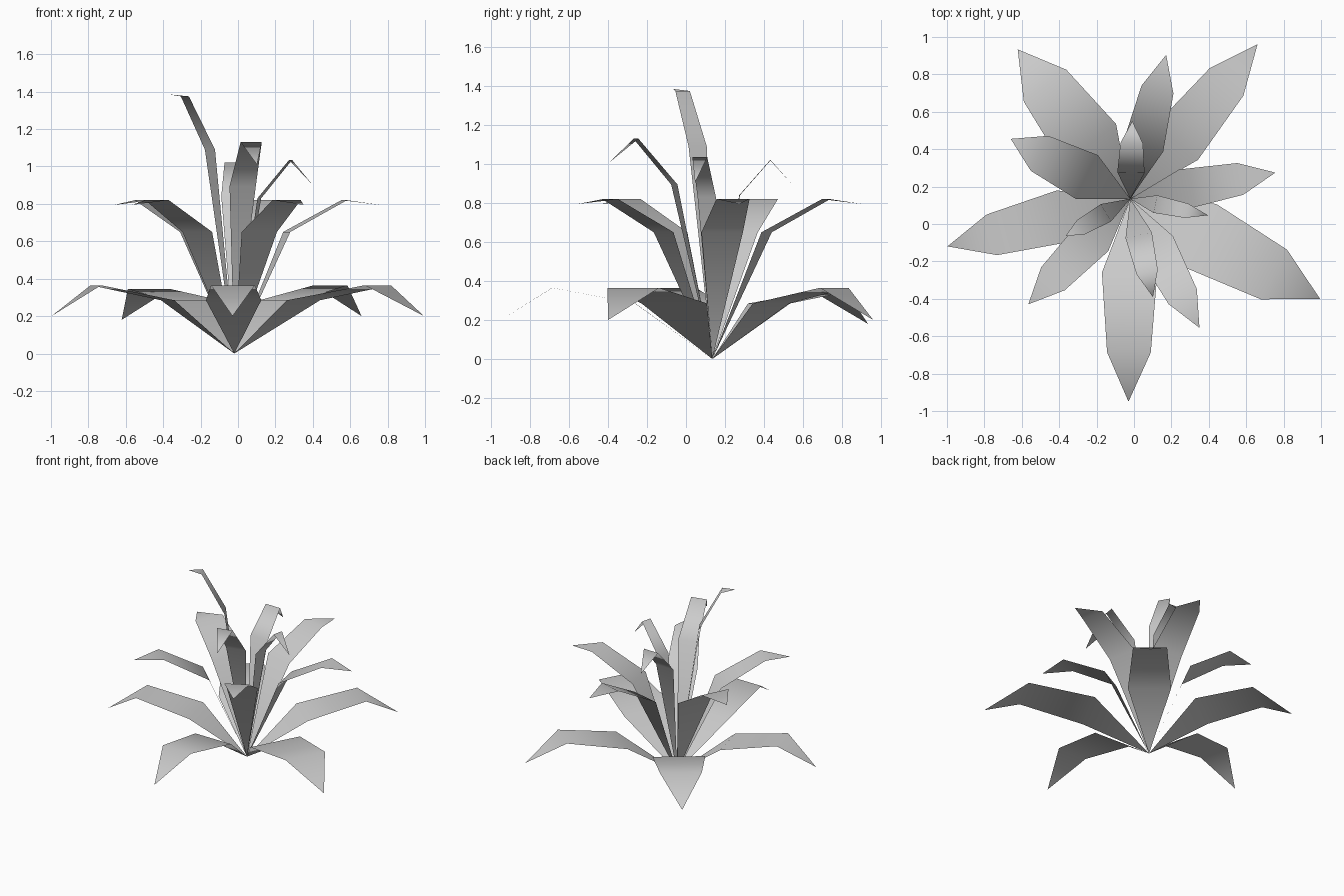
import bpy, bmesh, math
from mathutils import Vector

cube = bpy.data.objects.get("Cube")
if cube:
    bpy.data.objects.remove(cube, do_unlink=True)

# One plain grey for every leaf
grey = bpy.data.materials.new("leaf grey")
grey.use_nodes = True
colour = (0.6, 0.6, 0.6, 1)
grey.diffuse_color = colour
grey.node_tree.nodes["Principled BSDF"].inputs["Base Color"].default_value = colour

ROOT = Vector((-0.02, 0.135, 0))


def leaf(name, angle, reach, width, heights):
    """Thin blade: root point, bend pair, shoulder pair, tip point."""
    a = math.radians(angle)
    out = Vector((math.cos(a), math.sin(a), 0))
    side = Vector((-math.sin(a), math.cos(a), 0))
    bm = bmesh.new()
    root = bm.verts.new(ROOT)
    pairs = []
    for r, w, z in zip(reach, width, heights):
        centre = ROOT + out * r + Vector((0, 0, z))
        pairs.append([bm.verts.new(centre - side * w), bm.verts.new(centre + side * w)])
    tip = bm.verts.new(ROOT + out * reach[2] + Vector((0, 0, heights[2])))
    (b0, b1), (s0, s1) = pairs
    bm.faces.new((root, b0, b1))
    bm.faces.new((b0, s0, s1, b1))
    bm.faces.new((s0, tip, s1))
    for f in bm.faces:
        f.smooth = True
    mesh = bpy.data.meshes.new(name)
    bm.to_mesh(mesh)
    bm.free()
    mesh.materials.append(grey)
    obj = bpy.data.objects.new(name, mesh)
    bpy.context.collection.objects.link(obj)


# Low spreading leaves: angle, length, bend half width, tip height
for i, (ang, length, w, tip_z) in enumerate([
        (-27.8, 1.147, 0.19, 0.2), (50.5, 1.07, 0.147, 0.2), (127, 1.0, 0.18, 0.18),
        (194.6, 1.01, 0.142, 0.2), (269.5, 1.085, 0.148, 0.2)]):
    leaf(f"outer_leaf_{i + 1}", ang, (length * 0.365, length * 0.757, length),
         (w, w * 0.79), (0.285, tip_z + 0.165, tip_z))

# Raised arching leaves
for i, (ang, length, w) in enumerate([
        (10.2, 0.788, 0.108), (76, 0.793, 0.11), (153.4, 0.715, 0.131),
        (226, 0.785, 0.11), (298.2, 0.783, 0.107)]):
    leaf(f"middle_leaf_{i + 1}", ang, (length * 0.362, length * 0.758, length),
         (w, w * 0.8), (0.65, 0.82, 0.795))

# Upright centre leaves, each with its own bend
leaf("inner_leaf_left", -12, (0.137, 0.308, 0.425), (0.048, 0.039), (0.83, 1.035, 0.905))
leaf("inner_leaf_back", 88.5, (0.14, 0.298, 0.415), (0.073, 0.06), (0.84, 1.02, 0.89))
leaf("inner_leaf_front", 283, (0.2, 0.402, 0.54), (0.072, 0.058), (0.895, 1.13, 1.01))
leaf("inner_leaf_right", 210, (0.15, 0.305, 0.4), (0.054, 0.043), (1.09, 1.375, 1.385))
